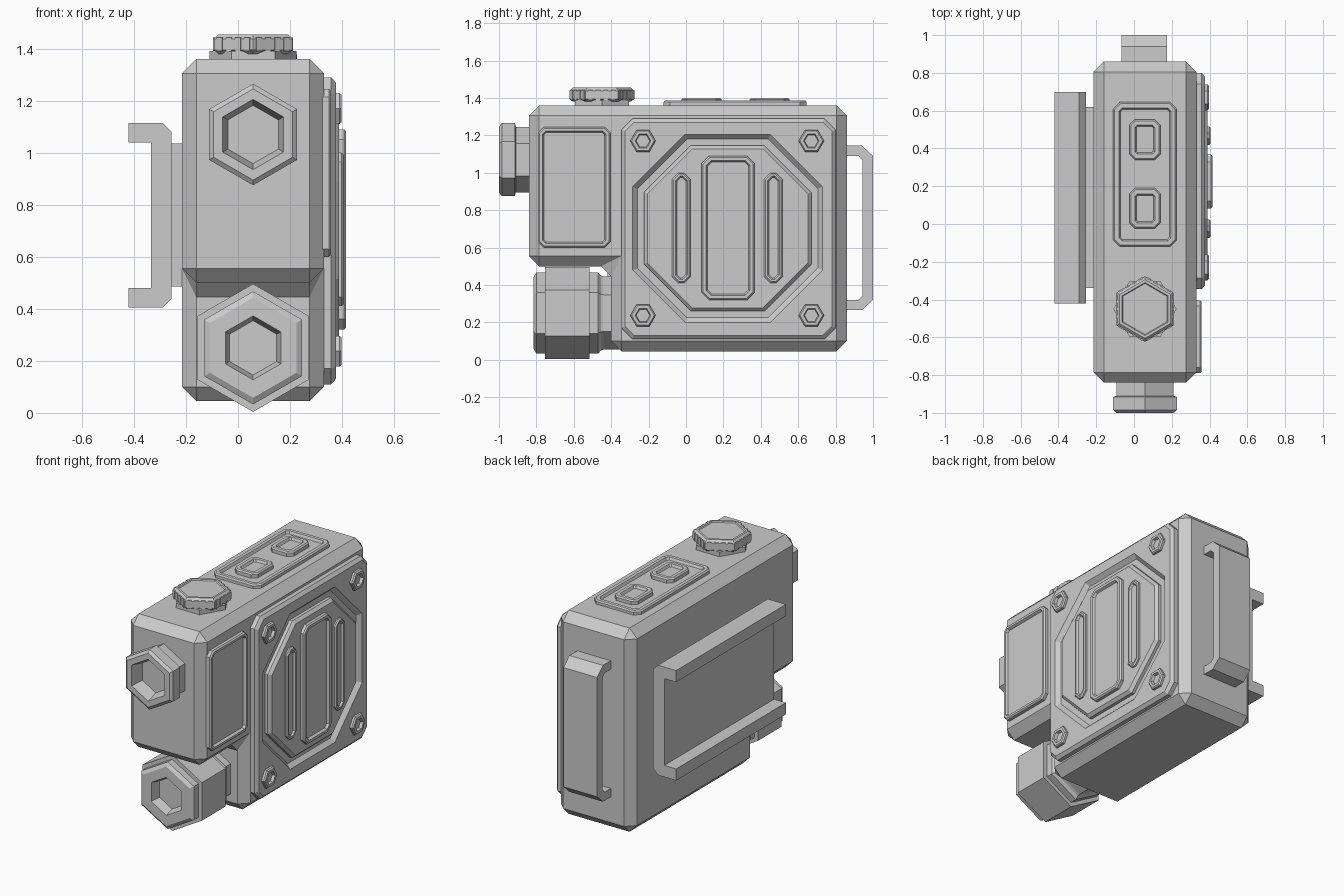
import bpy
import bmesh
from math import cos, sin, radians
from mathutils import Vector

default = bpy.data.objects.get("Cube")
if default:
    bpy.data.objects.remove(default, do_unlink=True)

GREY = (0.6, 0.6, 0.6, 1.0)
grey = bpy.data.materials.new("plain grey")
grey.use_nodes = True
grey.diffuse_color = GREY
grey.node_tree.nodes["Principled BSDF"].inputs["Base Color"].default_value = GREY


def place(axis, u, v, depth):
    """Put an outline point (u, v) at a depth along the given axis."""
    if axis == "x":
        return depth, u, v
    if axis == "y":
        return u, depth, v
    return u, v, depth


def loft(name, axis, sections, bevel=0):
    """Join a stack of (outline, depth) sections into one closed solid."""
    bm = bmesh.new()
    rings = [[bm.verts.new(place(axis, u, v, depth)) for u, v in outline]
             for outline, depth in sections]
    for low, high in zip(rings, rings[1:]):
        for i in range(len(low)):
            j = (i + 1) % len(low)
            bm.faces.new((low[i], low[j], high[j], high[i]))
    bm.faces.new(rings[0][::-1])
    bm.faces.new(rings[-1])
    bmesh.ops.recalc_face_normals(bm, faces=bm.faces[:])
    mesh = bpy.data.meshes.new(name)
    bm.to_mesh(mesh)
    bm.free()
    mesh.materials.append(grey)
    obj = bpy.data.objects.new(name, mesh)
    bpy.context.collection.objects.link(obj)
    if bevel:
        mod = obj.modifiers.new("chamfer", "BEVEL")
        mod.width = bevel
        mod.segments = 1
        mod.limit_method = "NONE"
    return obj


def prism(name, axis, outline, start, end, bevel=0):
    return loft(name, axis, [(outline, start), (outline, end)], bevel)


def hexagon(centre, radius, turn=90):
    angles = [radians(turn + 60 * i) for i in range(6)]
    return [(centre[0] + radius * cos(a), centre[1] + radius * sin(a)) for a in angles]


def cut_rect(rect, cut, inset=0):
    """Rectangle with cut corners, optionally shrunk evenly."""
    left, right, low, high = rect
    left, low, right, high = left + inset, low + inset, right - inset, high - inset
    c = max(cut - 0.586 * inset, 0.004)
    return [(left + c, low), (right - c, low), (right, low + c), (right, high - c),
            (right - c, high), (left + c, high), (left, high - c), (left, low + c)]


def framed_plate(name, axis, rect, cut, base, top, rim, floor):
    """Plate with a softened edge, a raised rim and a sunken floor."""
    edge = 0.008
    return loft(name, axis, [
        (cut_rect(rect, cut), base),
        (cut_rect(rect, cut), top - edge),
        (cut_rect(rect, cut, edge), top),
        (cut_rect(rect, cut, rim), top),
        (cut_rect(rect, cut, rim + edge), floor)])


# Main case with a notch at the lower front
case = [(-0.84, 1.36), (-0.84, 0.5), (-0.4, 0.5), (-0.4, 0.045), (0.86, 0.045), (0.86, 1.36)]
prism("main_case", "x", case, -0.215, 0.33, bevel=0.055)

# Large side cover with an octagonal well
cover = (-0.345, 0.8, 0.11, 1.29)
well = (-0.285, 0.73, 0.2, 1.205)
loft("side_cover", "x", [
    (cut_rect(cover, 0.06), 0.31),
    (cut_rect(cover, 0.06), 0.358),
    (cut_rect(cover, 0.06, 0.02), 0.376),
    (cut_rect(well, 0.28), 0.376),
    (cut_rect(well, 0.28, 0.025), 0.35)])

# Raised octagon inside the well
hatch = (-0.225, 0.67, 0.26, 1.145)
loft("octagon_hatch", "x", [
    (cut_rect(hatch, 0.25), 0.34),
    (cut_rect(hatch, 0.25), 0.37),
    (cut_rect(hatch, 0.25, 0.018), 0.388)])

# Centre frame and the two slots beside it
framed_plate("hatch_centre_frame", "x", (0.083, 0.367, 0.32, 1.09), 0.04, 0.37, 0.415, 0.025, 0.4)
for side, y in (("front", -0.025), ("back", 0.467)):
    framed_plate(side + "_slot", "x", (y - 0.05, y + 0.05, 0.41, 1.0), 0.035, 0.37, 0.405, 0.018, 0.393)

# Corner bolts with hex sockets
for y in (-0.23, 0.67):
    for z in (0.237, 1.17):
        spot = (y, z)
        loft("cover_bolt", "x", [
            (hexagon(spot, 0.068, 0), 0.36),
            (hexagon(spot, 0.068, 0), 0.39),
            (hexagon(spot, 0.06, 0), 0.398),
            (hexagon(spot, 0.042, 0), 0.398),
            (hexagon(spot, 0.036, 0), 0.38)])

# Small framed panel near the front
framed_plate("front_side_panel", "x", (-0.79, -0.405, 0.6, 1.245), 0.03, 0.31, 0.358, 0.022, 0.342)

# Control panel and buttons on top
framed_plate("top_panel", "z", (-0.11, 0.226, -0.12, 0.645), 0.035, 1.34, 1.386, 0.03, 1.37)
for y in (0.083, 0.447):
    framed_plate("top_button", "z", (-0.025, 0.14, y - 0.107, y + 0.107), 0.03, 1.36, 1.4, 0.03, 1.385)


def gripped_hexagon(centre, radius, depth, teeth=4):
    """Hexagon outline with square teeth along every side."""
    corners = [Vector(p) for p in hexagon(centre, radius)]
    outline = []
    for a, b in zip(corners, corners[1:] + corners[:1]):
        outward = ((a + b) / 2 - Vector(centre)).normalized() * depth
        for k in range(teeth):
            start = a.lerp(b, (k + 0.2) / teeth)
            end = a.lerp(b, (k + 0.8) / teeth)
            outline += [start, start + outward, end + outward, end]
    return [tuple(p) for p in outline]


# Dial on top
dial = (0.058, -0.45)
prism("dial_base", "z", hexagon(dial, 0.167, 0), 1.34, 1.39)
prism("dial_grip", "z", gripped_hexagon(dial, 0.163, 0.012), 1.39, 1.443)
loft("dial_cap", "z", [
    (hexagon(dial, 0.155), 1.38),
    (hexagon(dial, 0.174), 1.395),
    (hexagon(dial, 0.174), 1.438),
    (hexagon(dial, 0.155), 1.455),
    (hexagon(dial, 0.14), 1.455),
    (hexagon(dial, 0.135), 1.448)])


def socket(name, centre, steps):
    """Hexagonal connector built along the front axis from (radius, y) steps."""
    return loft(name, "y", [(hexagon(centre, r), y) for r, y in steps])


# Upper front connector
socket("upper_connector", (0.058, 1.07), [
    (0.175, -0.8), (0.175, -0.91), (0.195, -0.915), (0.195, -0.985),
    (0.175, -1.0), (0.135, -1.0), (0.112, -0.92)])

# Lower front connector with a wide collar
lower = (0.058, 0.25)
socket("lower_connector", lower, [
    (0.195, -0.34), (0.195, -0.44), (0.2, -0.455), (0.217, -0.47), (0.217, -0.8),
    (0.192, -0.815), (0.123, -0.815), (0.1, -0.74)])
socket("lower_connector_collar", lower, [(0.246, -0.515), (0.246, -0.755)])

# Mounting bracket on the flat side, mirrored about its middle height
def mirrored(half, middle):
    """Close a half profile by mirroring it across a height."""
    return half + [(u, 2 * middle - v) for u, v in reversed(half)]


rail = mirrored([(-0.335, 1.04), (-0.42, 1.04), (-0.42, 1.115), (-0.29, 1.115), (-0.255, 1.08)], 0.76)
prism("mount_rail", "y", rail, -0.42, 0.7)
prism("mount_plate", "y", cut_rect((-0.26, -0.2, 0.485, 1.035), 0), -0.34, 0.62)

# Grab handle on the back
handle = mirrored([(0.945, 1.065), (0.922, 1.09), (0.84, 1.09), (0.84, 1.145),
                   (0.94, 1.145), (1.0, 1.09)], 0.705)
prism("back_handle", "x", handle, -0.065, 0.175)
